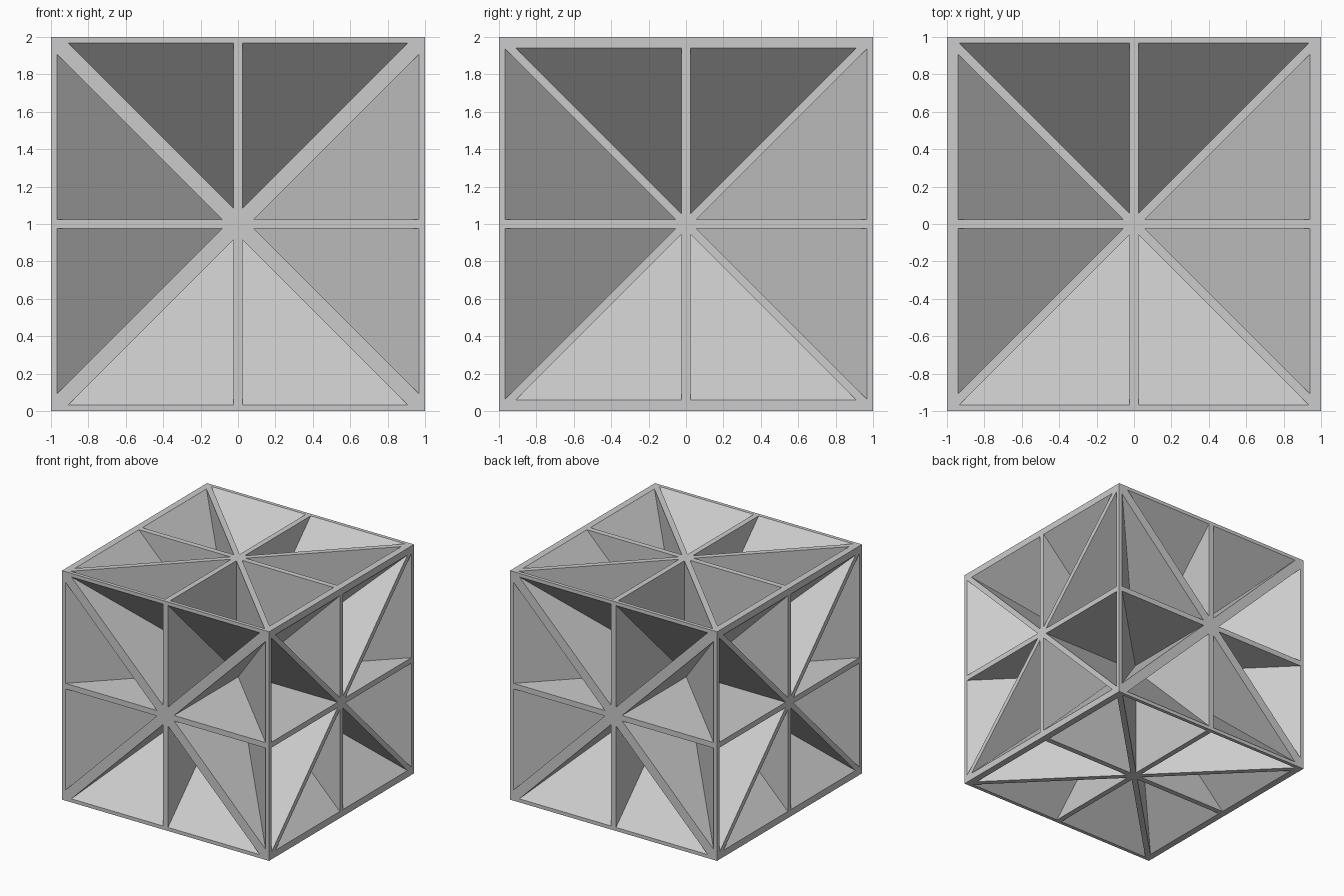
import bpy, bmesh
from itertools import permutations, product

if "Cube" in bpy.data.objects:
    bpy.data.objects.remove(bpy.data.objects["Cube"])

HALF_WALL = 0.024          # half thickness of the three straight walls
OFFSET = {frozenset((0, 1)): 0.033,   # diagonal wall offsets per axis pair
          frozenset((1, 2)): 0.031,
          frozenset((0, 2)): 0.059}


def make_object(name, bm):
    bmesh.ops.recalc_face_normals(bm, faces=bm.faces)
    mesh = bpy.data.meshes.new(name)
    bm.to_mesh(mesh)
    bm.free()
    obj = bpy.data.objects.new(name, mesh)
    bpy.context.collection.objects.link(obj)
    obj.location.z = 1
    return obj


# Solid cube block
bm = bmesh.new()
bmesh.ops.create_cube(bm, size=2)
lattice = make_object("partitioned_cube", bm)

# 48 tapered pockets, eight per side, each narrowing towards the centre
bm = bmesh.new()
for a, b, c in permutations(range(3)):      # face axis, outer axis, inner axis
    o_ab, o_bc = OFFSET[frozenset((a, b))], OFFSET[frozenset((b, c))]
    t, depth = HALF_WALL, 1.2
    rim = depth - o_ab
    corners = [(t + o_bc + o_ab, t + o_bc, t),   # inner tip
               (depth, t + o_bc, t),             # face middle
               (depth, rim, t),                  # edge middle
               (depth, rim, rim - o_bc)]         # cube corner
    for signs in product((-1, 1), repeat=3):
        verts = []
        for corner in corners:
            p = [0, 0, 0]
            for axis, value in zip((a, b, c), corner):
                p[axis] = value * signs[axis]
            verts.append(bm.verts.new(p))
        for i in range(4):
            bm.faces.new(verts[:i] + verts[i + 1:])
pockets = make_object("pocket_cutter", bm)
pockets.hide_render = True
pockets.hide_set(True)

# Carve the pockets, leaving the nine crossing walls
cut = lattice.modifiers.new("pockets", 'BOOLEAN')
cut.operation = 'DIFFERENCE'
cut.solver = 'EXACT'
cut.object = pockets
